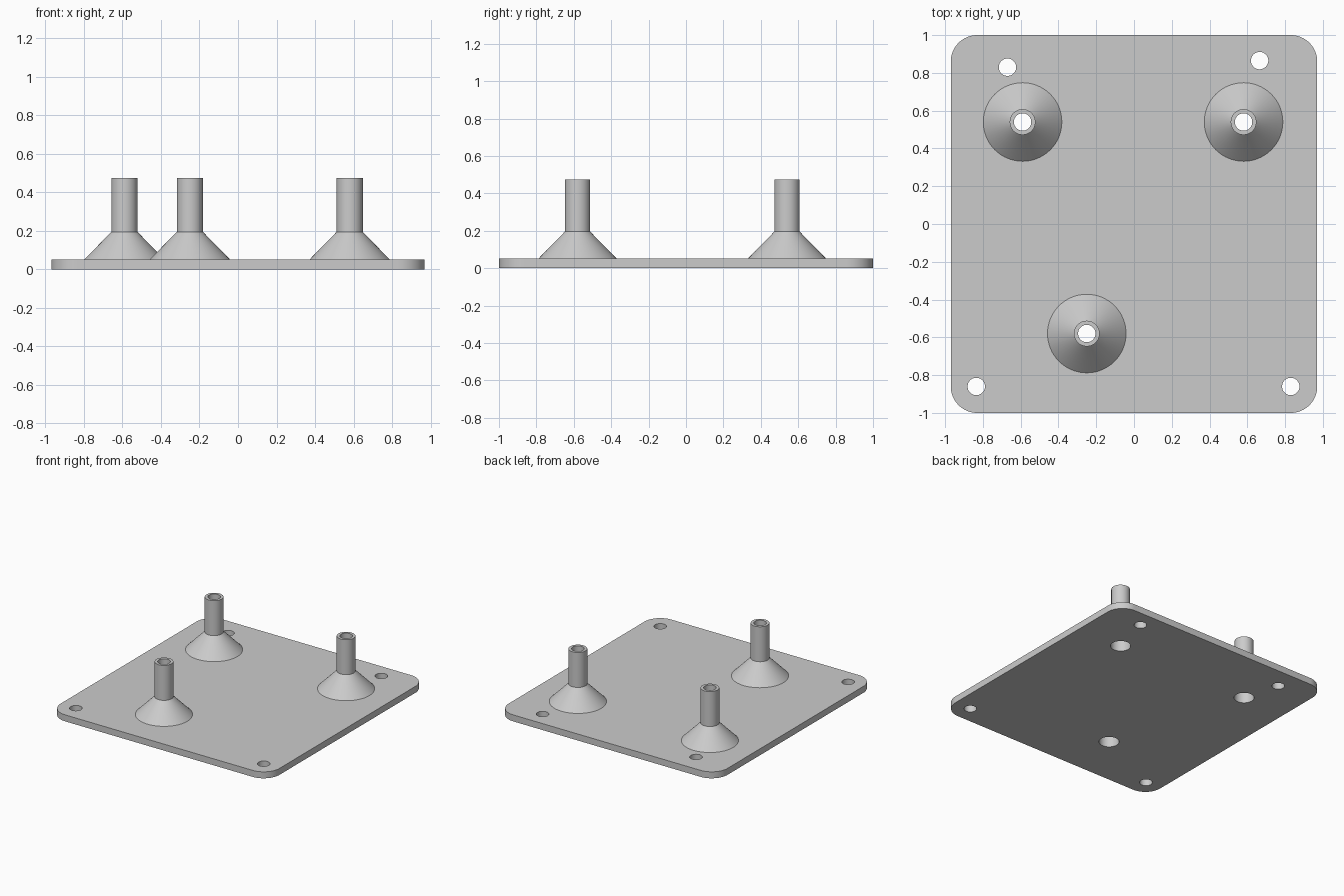
import bpy, bmesh
from math import cos, sin, pi, radians

if "Cube" in bpy.data.objects:
    bpy.data.objects.remove(bpy.data.objects["Cube"], do_unlink=True)

HALF_X, HALF_Y, CORNER = 0.97, 1.0, 0.14
THICK = 0.052
SEGMENTS = 64
BORE, RECESS = 0.046, 0.073

STANDOFFS = {"back_right": (-0.59, 0.54), "back_left": (0.58, 0.54),
             "front": (-0.25, -0.58)}
SCREW_HOLES = [(-0.67, 0.83), (0.665, 0.865), (-0.835, -0.86), (0.83, -0.86)]

grey = bpy.data.materials.new("plain grey")
grey.use_nodes = True
colour = (0.6, 0.6, 0.6, 1)
grey.diffuse_color = colour
grey.node_tree.nodes["Principled BSDF"].inputs["Base Color"].default_value = colour


def arc(cx, cy, r, start, sweep, n):
    return [(cx + r * cos(start + sweep * i / n), cy + r * sin(start + sweep * i / n))
            for i in range(n)]


def add_loop(bm, points):
    verts = [bm.verts.new((x, y, 0)) for x, y in points]
    for a, b in zip(verts, verts[1:] + verts[:1]):
        bm.edges.new((a, b))


def finish(bm, name, location=(0, 0, 0)):
    bmesh.ops.recalc_face_normals(bm, faces=bm.faces)
    mesh = bpy.data.meshes.new(name)
    bm.to_mesh(mesh)
    bm.free()
    mesh.materials.append(grey)
    obj = bpy.data.objects.new(name, mesh)
    obj.location = location
    bpy.context.collection.objects.link(obj)
    bpy.ops.object.select_all(action="DESELECT")
    obj.select_set(True)
    bpy.context.view_layer.objects.active = obj
    bpy.ops.object.shade_smooth_by_angle(angle=radians(30))
    return obj


# Base plate: rounded outline with screw holes and recess holes, then extruded
bm = bmesh.new()
outline = []
for i, (sx, sy) in enumerate([(1, 1), (-1, 1), (-1, -1), (1, -1)]):
    outline += arc(sx * (HALF_X - CORNER), sy * (HALF_Y - CORNER), CORNER,
                   i * pi / 2, pi / 2, 16)
    # end point of each rounded corner
    end = (i + 1) * pi / 2
    outline.append((sx * (HALF_X - CORNER) + CORNER * cos(end),
                    sy * (HALF_Y - CORNER) + CORNER * sin(end)))
add_loop(bm, outline)
for x, y in SCREW_HOLES:
    add_loop(bm, arc(x, y, BORE, 0, 2 * pi, SEGMENTS))
for x, y in STANDOFFS.values():
    add_loop(bm, arc(x, y, RECESS, 0, 2 * pi, SEGMENTS))
bmesh.ops.triangle_fill(bm, edges=bm.edges[:], use_beauty=True, normal=(0, 0, 1))
top = bmesh.ops.extrude_face_region(bm, geom=bm.faces[:], use_keep_orig=True)
bmesh.ops.translate(bm, vec=(0, 0, THICK),
                    verts=[g for g in top["geom"] if isinstance(g, bmesh.types.BMVert)])
finish(bm, "base_plate")

# Standoffs: flared foot, straight post and stepped bore, turned from one profile
PROFILE = [(0.208, THICK), (0.068, 0.195), (0.068, 0.475), (BORE, 0.475),
           (BORE, 0.14), (RECESS, 0.14), (RECESS, THICK)]
for place, (x, y) in STANDOFFS.items():
    bm = bmesh.new()
    verts = [bm.verts.new((r, 0, z)) for r, z in PROFILE]
    edges = [bm.edges.new(pair) for pair in zip(verts, verts[1:] + verts[:1])]
    bmesh.ops.spin(bm, geom=verts + edges, cent=(0, 0, 0), axis=(0, 0, 1),
                   angle=2 * pi, steps=SEGMENTS, use_merge=True)
    bmesh.ops.remove_doubles(bm, verts=bm.verts[:], dist=0.0001)
    finish(bm, place + "_standoff", (x, y, 0))
